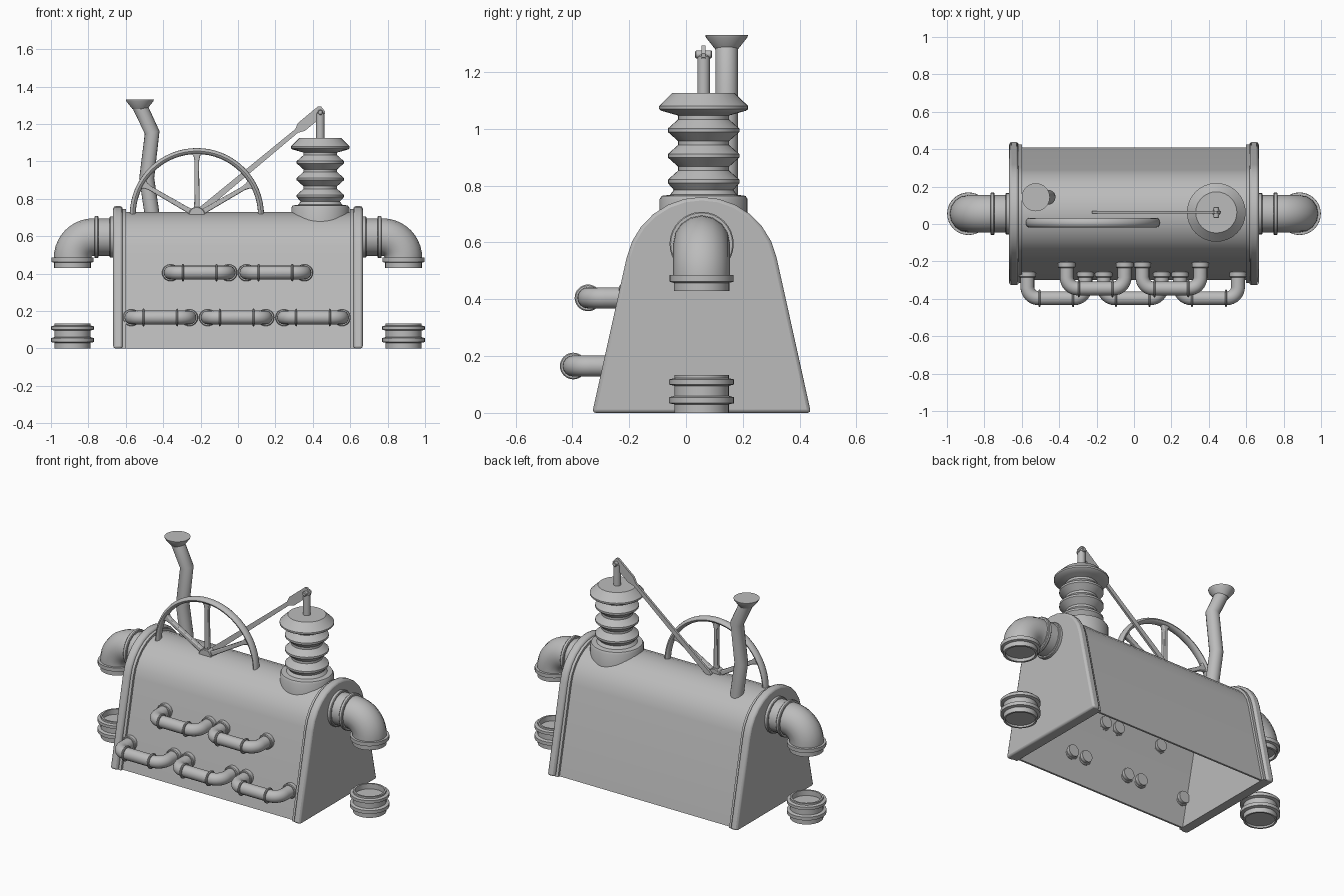
import bpy, bmesh, math
from mathutils import Vector, Matrix

if "Cube" in bpy.data.objects:
    bpy.data.objects.remove(bpy.data.objects["Cube"], do_unlink=True)

GREY = (0.5, 0.5, 0.5, 1)
metal = bpy.data.materials.new("grey_metal")
metal.use_nodes = True
metal.diffuse_color = GREY
metal.node_tree.nodes["Principled BSDF"].inputs["Base Color"].default_value = GREY

CY = 0.055  # depth of the engine's centre line


def finish(obj, bevel=0):
    """Apply the material, optional bevel and angle-limited smooth shading."""
    obj.data.materials.clear()
    obj.data.materials.append(metal)
    if bevel:
        mod = obj.modifiers.new("bevel", "BEVEL")
        mod.width, mod.segments, mod.limit_method = bevel, 2, "ANGLE"
    bpy.ops.object.select_all(action="DESELECT")
    obj.select_set(True)
    bpy.context.view_layer.objects.active = obj
    bpy.ops.object.shade_smooth_by_angle(angle=math.radians(35))
    return obj


def from_bmesh(name, bm, matrix=None, bevel=0):
    bmesh.ops.remove_doubles(bm, verts=bm.verts, dist=1e-5)
    bmesh.ops.recalc_face_normals(bm, faces=bm.faces)
    if matrix:
        bm.transform(matrix)
    mesh = bpy.data.meshes.new(name)
    bm.to_mesh(mesh)
    bm.free()
    obj = bpy.data.objects.new(name, mesh)
    bpy.context.collection.objects.link(obj)
    return finish(obj, bevel)


def lathe(name, profile, origin, axis=(0, 0, 1), angle=math.tau, steps=32):
    """Revolve (radius, height) points about an axis through origin."""
    bm = bmesh.new()
    verts = [bm.verts.new((r, 0, h)) for r, h in profile]
    edges = [bm.edges.new(pair) for pair in zip(verts, verts[1:])]
    bmesh.ops.spin(bm, geom=verts + edges, cent=(0, 0, 0), axis=(0, 0, 1),
                   dvec=(0, 0, 0), angle=angle, steps=steps)
    turn = Vector((0, 0, 1)).rotation_difference(Vector(axis)).to_matrix().to_4x4()
    return from_bmesh(name, bm, Matrix.Translation(origin) @ turn)


def extrude(name, outline, start, depth, bevel=0):
    """Extrude an outline of 3D points along a depth vector."""
    bm = bmesh.new()
    face = bm.faces.new([bm.verts.new(Vector(p) + Vector(start)) for p in outline])
    made = bmesh.ops.extrude_face_region(bm, geom=[face], use_keep_orig=True)
    moved = [g for g in made["geom"] if isinstance(g, bmesh.types.BMVert)]
    bmesh.ops.translate(bm, verts=moved, vec=depth)
    return from_bmesh(name, bm, bevel=bevel)


def tube(name, points, radius):
    """Round pipe along a path."""
    curve = bpy.data.curves.new(name, "CURVE")
    curve.dimensions = "3D"
    curve.bevel_depth, curve.bevel_resolution = radius, 6
    curve.use_fill_caps = True
    spline = curve.splines.new("POLY")
    spline.points.add(len(points) - 1)
    for p, co in zip(spline.points, points):
        p.co = (*co, 1)
    obj = bpy.data.objects.new(name, curve)
    bpy.context.collection.objects.link(obj)
    bpy.ops.object.select_all(action="DESELECT")
    obj.select_set(True)
    bpy.context.view_layer.objects.active = obj
    bpy.ops.object.convert(target="MESH")
    return finish(bpy.context.object)


def bend(corner, a, b, radius, n=8):
    """Points of a quarter turn, entering along a and leaving along b."""
    corner, a, b = Vector(corner), Vector(a), Vector(b)
    centre = corner - a * radius + b * radius
    return [centre + radius * (a * math.sin(t) - b * math.cos(t))
            for t in (i * math.pi / 2 / n for i in range(n + 1))]


def ring(name, origin, axis, radius, width):
    h, c = width / 2, 0.004
    return lathe(name, [(0, -h), (radius - c, -h), (radius, -h + c), (radius, h - c),
                        (radius - c, h), (0, h)], origin, axis)


def arch(inset):
    """Tapered side walls closed by a round top."""
    r, half = 0.27 - inset, 0.385 - inset
    angles = [math.radians(12 + 156 * i / 12) for i in range(13)]
    return ([(0, CY + half, 0)]
            + [(0, CY + r * math.cos(t), 0.49 + r * math.sin(t)) for t in angles]
            + [(0, CY - half, 0)])


# Boiler shell, open underneath, between two end plates
extrude("boiler_shell", arch(0.03) + arch(0.042)[::-1], (-0.63, 0, 0), (1.26, 0, 0))
for side, s in (("right", -1), ("left", 1)):
    extrude(side + "_end_plate", arch(0), (s * 0.617, 0, 0), (s * 0.05, 0, 0), 0.012)
    extrude(side + "_end_step", arch(0.015), (s * 0.6, 0, 0), (s * 0.03, 0, 0))

    # Large elbow pipe
    out, down = (s, 0, 0), (0, 0, -1)
    path = [(s * 0.64, CY, 0.595)] + bend((s * 0.885, CY, 0.595), out, down, 0.112, 10)
    tube(side + "_elbow", path + [(s * 0.885, CY, 0.46)], 0.1)
    ring(side + "_elbow_wall_ring", (s * 0.672, CY, 0.595), out, 0.11, 0.03)
    ring(side + "_elbow_ring", (s * 0.757, CY, 0.595), out, 0.113, 0.022)
    lathe(side + "_elbow_mouth", [(0, 0.49), (0.113, 0.485), (0.113, 0.462), (0.098, 0.458),
                                  (0.098, 0.43), (0.085, 0.43), (0.085, 0.45), (0, 0.45)],
          (s * 0.885, CY, 0))

    # Ground pipe stub with two collars and recessed ends
    r, R = 0.096, 0.114
    lathe(side + "_ground_stub",
          [(0, 0.012), (0.085, 0.012), (0.085, 0), (r, 0), (r, 0.03), (R, 0.034),
           (R, 0.055), (r, 0.06), (r, 0.095), (R, 0.1), (R, 0.118), (r, 0.122),
           (r, 0.133), (0.085, 0.133), (0.085, 0.1), (0, 0.1)], (s * 0.885, CY, 0))

# Small U-shaped pipes on the front
rows = {"lower": (0.165, -0.397, -0.268, (-0.57, -0.162, 0.246)),
        "upper": (0.405, -0.345, -0.218, (-0.36, 0.045))}
for row, (z, y, wall, starts) in rows.items():
    for i, x in enumerate(starts):
        name, x2 = f"{row}_pipe_{i + 1}", x + 0.31
        path = ([(x, wall + 0.035, z)]
                + bend((x, y, z), (0, -1, 0), (1, 0, 0), 0.06)
                + bend((x2, y, z), (1, 0, 0), (0, 1, 0), 0.06)
                + [(x2, wall + 0.035, z)])
        tube(name, path, 0.037)
        for end in (x, x2):
            ring(name + "_wall_ring", (end, wall - 0.001, z), (0, 1, 0), 0.046, 0.032)
        for mid in (x + 0.065, x2 - 0.065):
            ring(name + "_ring", (mid, y, z), (1, 0, 0), 0.047, 0.011)

# Bellows tower
tower = [(0, 0.64), (0.155, 0.64), (0.155, 0.752), (0.148, 0.764), (0.118, 0.768), (0.105, 0.785)]
for k in range(3):
    z = 0.815 + 0.09 * k
    tower += [(0.126, z - 0.006), (0.126, z + 0.006), (0.09, z + 0.038), (0.09, z + 0.052)]
tower += [(0.122, 1.056), (0.15, 1.064), (0.157, 1.07), (0.157, 1.08), (0.11, 1.126), (0, 1.126)]
TX, TY = 0.44, 0.062
lathe("bellows_tower", tower, (TX, TY, 0))
lathe("piston_rod", [(0, 1.1), (0.022, 1.1), (0.022, 1.255), (0.016, 1.262), (0, 1.262)],
      (TX, TY, 0), steps=16)
ring("crosshead_pin", (TX, TY, 1.262), (0, 1, 0), 0.014, 0.06)

# Connecting rod: wide head and slim shaft
top, low = Vector((0.455, TY, 1.28)), Vector((-0.215, TY, 0.725))
along = (low - top).normalized()
across = Vector((-along.z, 0, along.x))


def rod_point(d, w):
    return top + along * d + across * w


length = (low - top).length
stations = [(0, 0.018), (0.012, 0.028), (0.15, 0.028), (0.185, 0.012), (length, 0.017)]
outline = [rod_point(d, w) for d, w in stations] + [rod_point(d, -w) for d, w in stations[::-1]]
extrude("connecting_rod", outline, (0, -0.007, 0), (0, 0.014, 0))

# Half flywheel with flared spokes
WX, WY, WZ = -0.22, 0.007, 0.712
section = [(0.343 + 0.016 * math.cos(t), 0.025 * math.sin(t))
           for t in (i * math.tau / 12 for i in range(13))]
rim = lathe("flywheel_rim", section, (WX, WY, WZ), (0, -1, 0), math.pi, 32)
bounds = [rim.matrix_world @ v.co for v in rim.data.vertices]
if min(p.z for p in bounds) < WZ - 0.1:  # keep the upper half
    rim.data.transform(Matrix.Translation((0, 0, 2 * WZ)) @ Matrix.Rotation(math.pi, 4, "Y")
                       @ Matrix.Translation((-2 * WX, 0, 0)) @ Matrix.Translation((0, 0, 0)))
    rim.data.transform(Matrix.Translation((0, 0, 0)))
ring("flywheel_hub", (WX, WY, WZ), (0, 1, 0), 0.045, 0.05)
for i, degrees in enumerate((30, 90, 150)):
    t = math.radians(degrees)
    u, v = Vector((math.cos(t), 0, math.sin(t))), Vector((-math.sin(t), 0, math.cos(t)))
    steps = [(0, 0.018), (0.06, 0.014), (0.29, 0.012), (0.318, 0.018), (0.335, 0.034)]
    outline = [u * d + v * w for d, w in steps] + [u * d - v * w for d, w in steps[::-1]]
    extrude(f"flywheel_spoke_{i + 1}", outline, (WX, WY - 0.014, WZ), (0, 0.028, 0), 0.005)

# Crooked chimney with flared top
SY = 0.143
tube("chimney_pipe", [(-0.457, SY, 0.66), (-0.46, SY, 0.72), (-0.488, SY, 0.91),
                      (-0.459, SY, 1.155), (-0.525, SY, 1.295)], 0.04)
lathe("chimney_flare", [(0, 1.28), (0.04, 1.28), (0.073, 1.322), (0.075, 1.33), (0, 1.33)],
      (-0.525, SY, 0))
